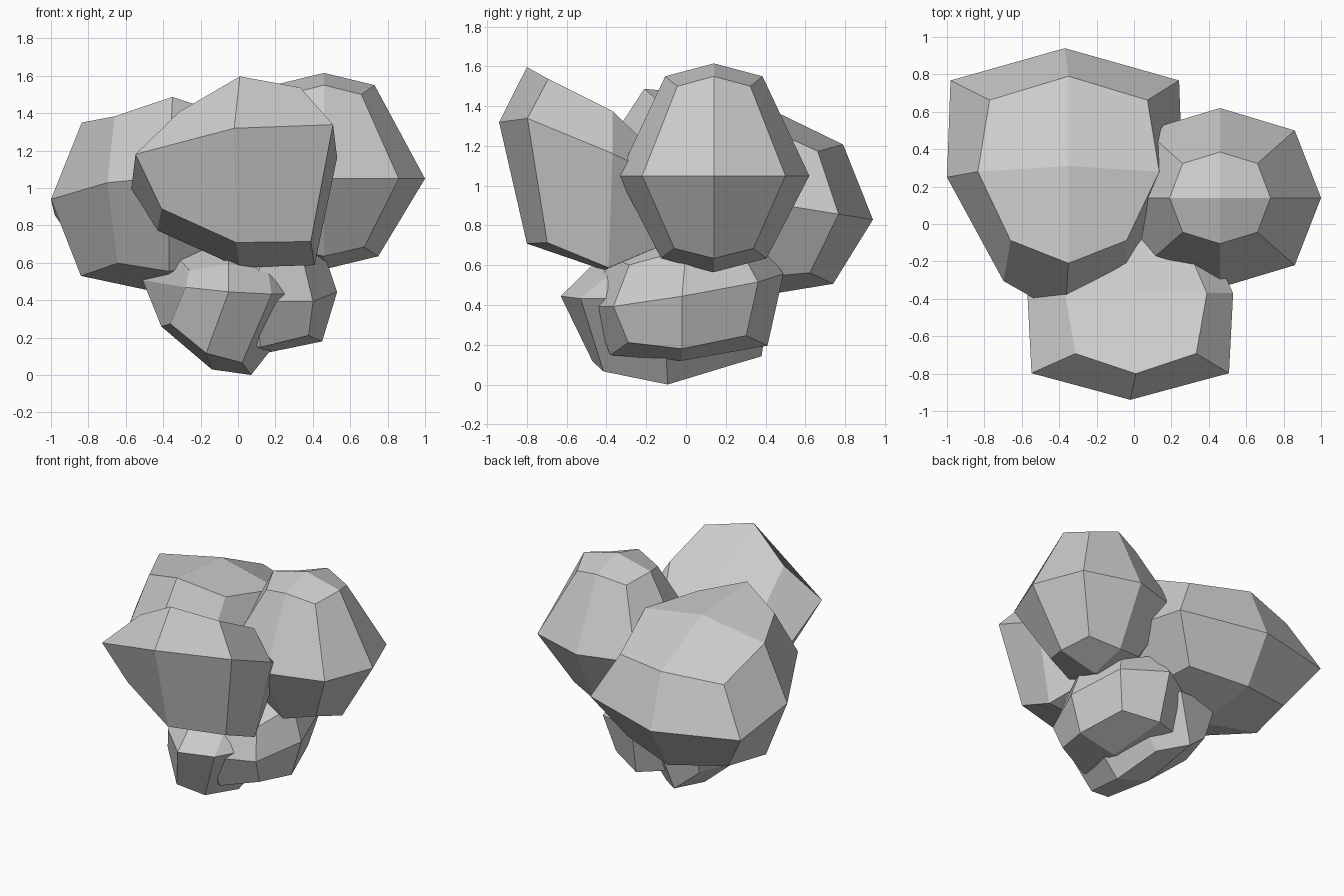
import bpy, bmesh

if "Cube" in bpy.data.objects:
    bpy.data.objects.remove(bpy.data.objects["Cube"])

# Eight directions round a ring: even = side middles, odd = corners
DIRS = [(1, 0), (1, 1), (0, 1), (-1, 1), (-1, 0), (-1, -1), (0, -1), (1, -1)]


def ring_points(cx, cy, cz, rx, front, back, kf, kb,
                tilt_x=0, tilt_y=0, shear=0, corner_dz=0):
    """Tilted octagon, with separate front/back depth and corner width."""
    pts = []
    for sx, sy in DIRS:
        corner = sx != 0 and sy != 0
        dx = sx * rx * ((kb if sy > 0 else kf) if corner else 1)
        dy = sy * (back if sy > 0 else front) * (0.75 if corner else 1)
        dz = tilt_x * dx + tilt_y * dy + (corner_dz if corner else 0)
        pts.append((cx + dx, cy + dy + shear * dx, cz + dz))
    return pts


def boulder(name, bottom, low, mid, top, peak, low_dz=0.05, top_dz=-0.05):
    """Faceted lump of 24 quads: pole, three octagon rings, pole."""
    bm = bmesh.new()
    b, t = bm.verts.new(bottom), bm.verts.new(peak)
    rings = [[bm.verts.new(p) for p in ring_points(*r, corner_dz=dz)]
             for r, dz in ((low, low_dz), (mid, 0), (top, top_dz))]
    for r0, r1 in zip(rings, rings[1:]):
        for i in range(8):
            j = (i + 1) % 8
            bm.faces.new((r0[i], r0[j], r1[j], r1[i]))
    for i in range(0, 8, 2):
        j, k = i + 1, (i + 2) % 8
        bm.faces.new((t, rings[2][i], rings[2][j], rings[2][k]))
        bm.faces.new((b, rings[0][k], rings[0][j], rings[0][i]))
    bmesh.ops.recalc_face_normals(bm, faces=bm.faces)
    me = bpy.data.meshes.new(name)
    bm.to_mesh(me)
    bm.free()
    bpy.context.collection.objects.link(bpy.data.objects.new(name, me))


# Upright symmetric lump on the right
boulder("right_lump", (.46, .14, .565),
        (.46, .14, .635, .29, .265, .265, .74, .74),
        (.46, .14, 1.05, .54, .48, .48, .74, .74),
        (.46, .14, 1.55, .27, .245, .245, .74, .74),
        (.46, .14, 1.615))

# Wedge-shaped lump leaning to the front
boulder("front_lump", (.01, -.41, .575),
        (-.01, -.39, .68, .42, .41, .35, .95, .7, -.22, -.07),
        (-.02, -.37, 1.08, .55, .57, .47, .96, .7, .15, -.42),
        (.01, -.37, 1.30, .38, .43, .35, .85, .7, .2, -.69),
        (.01, -.37, 1.34), low_dz=0.1)

# Large lump at the back left
boulder("back_left_lump", (-.37, .27, .43),
        (-.37, .27, .53, .47, .49, .47, .58, .87, 0, -.05),
        (-.37, .25, .94, .63, .74, .69, .52, .97, 0, -.16),
        (-.35, .28, 1.35, .485, .49, .51, .64, .87, 0, -.28),
        (-.35, .31, 1.44), top_dz=-0.07)

# Base lump carrying the others
boulder("base_lump", (.16, -.02, .12),
        (.12, -.02, .17, .33, .36, .43, .78, .72, .03, .06),
        (.10, -.02, .47, .43, .46, .51, .7, .75, -.06, .17),
        (.12, .0, .68, .33, .38, .38, .7, .7, 0, .1),
        (.12, .0, .8))

# Tilted, sheared lump at the front left of the base
boulder("base_front_lump", (-.14, -.02, .03),
        (-.17, -.02, .13, .24, .45, .40, .8, .7, -.54, .03, -.3),
        (-.05, 0, .47, .46, .63, .43, .5, .7, -.08, .04, -.25),
        (-.05, -.08, .66, .30, .40, .35, .7, .7, 0, .17),
        (-.05, -.08, .76))
